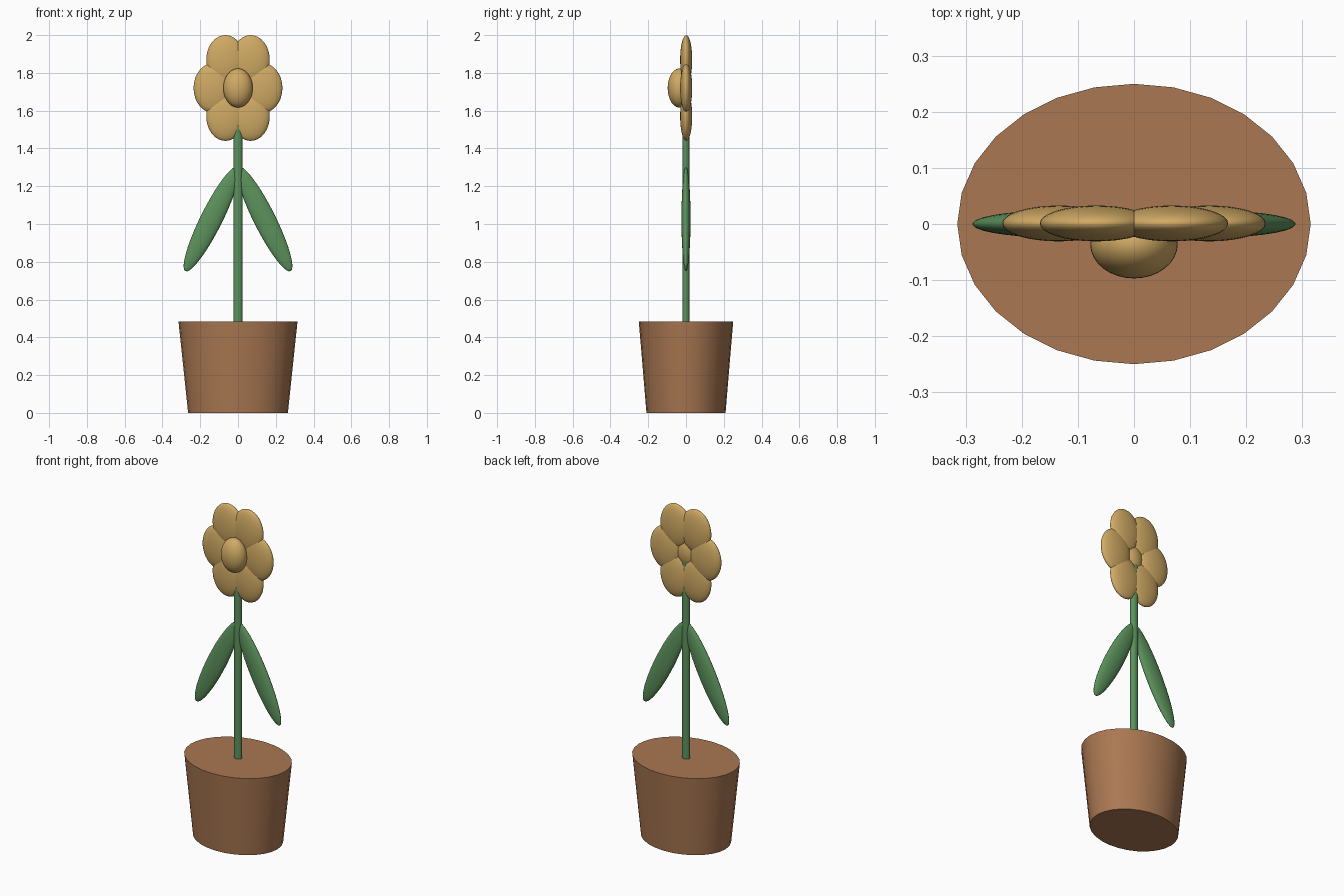
import bpy, math
from mathutils import Matrix

if "Cube" in bpy.data.objects:
    bpy.data.objects.remove(bpy.data.objects["Cube"])


def material(name, rgb):
    m = bpy.data.materials.new(name)
    lin = [((c / 255 + 0.055) / 1.055) ** 2.4 for c in rgb]
    m.diffuse_color = (*lin, 1)
    m.use_nodes = True
    m.node_tree.nodes["Principled BSDF"].inputs["Base Color"].default_value = m.diffuse_color
    return m


terracotta = material("terracotta", (170, 120, 82))
leaf_green = material("leaf green", (92, 146, 92))
petal_gold = material("petal gold", (208, 170, 100))


def finish(name, mat, matrix):
    ob = bpy.context.object
    ob.name = name
    ob.data.transform(matrix)
    ob.data.materials.append(mat)
    bpy.ops.object.shade_smooth_by_angle(angle=math.radians(35))
    return ob


def ellipsoid(name, mat, centre, radii, tilt=0):
    bpy.ops.mesh.primitive_uv_sphere_add(segments=32, ring_count=20, radius=1)
    return finish(name, mat, Matrix.Translation(centre)
                  @ Matrix.Rotation(tilt, 4, 'Y')
                  @ Matrix.Diagonal((*radii, 1)))


def tapered(name, mat, sides, r_bottom, r_top, z0, z1, squash):
    bpy.ops.mesh.primitive_cone_add(vertices=sides, radius1=r_bottom,
                                    radius2=r_top, depth=z1 - z0)
    return finish(name, mat, Matrix.Translation((0, 0, (z0 + z1) / 2))
                  @ Matrix.Diagonal((1, squash, 1, 1)))


# Oval pot and stem
tapered("pot", terracotta, 28, 0.264, 0.315, 0, 0.483, 0.793)
tapered("stem", leaf_green, 16, 0.024, 0.024, 0.47, 1.69, 0.79)

# Pair of drooping leaves
for side, label in ((-1, "left"), (1, "right")):
    ellipsoid(f"{label}_leaf", leaf_green, (side * 0.14, 0, 1.027),
              (0.058, 0.024, 0.3095), -side * math.radians(26.6))

# Ring of six overlapping petals
for i in range(6):
    a = i * math.pi / 3
    ellipsoid(f"petal_{i + 1}", petal_gold,
              (0.134 * math.cos(a), 0.001, 1.72 + 0.173 * math.sin(a)),
              (0.101, 0.032, 0.13))

# Domed flower centre
ellipsoid("flower_centre", petal_gold, (0, -0.036, 1.72), (0.078, 0.061, 0.103))
